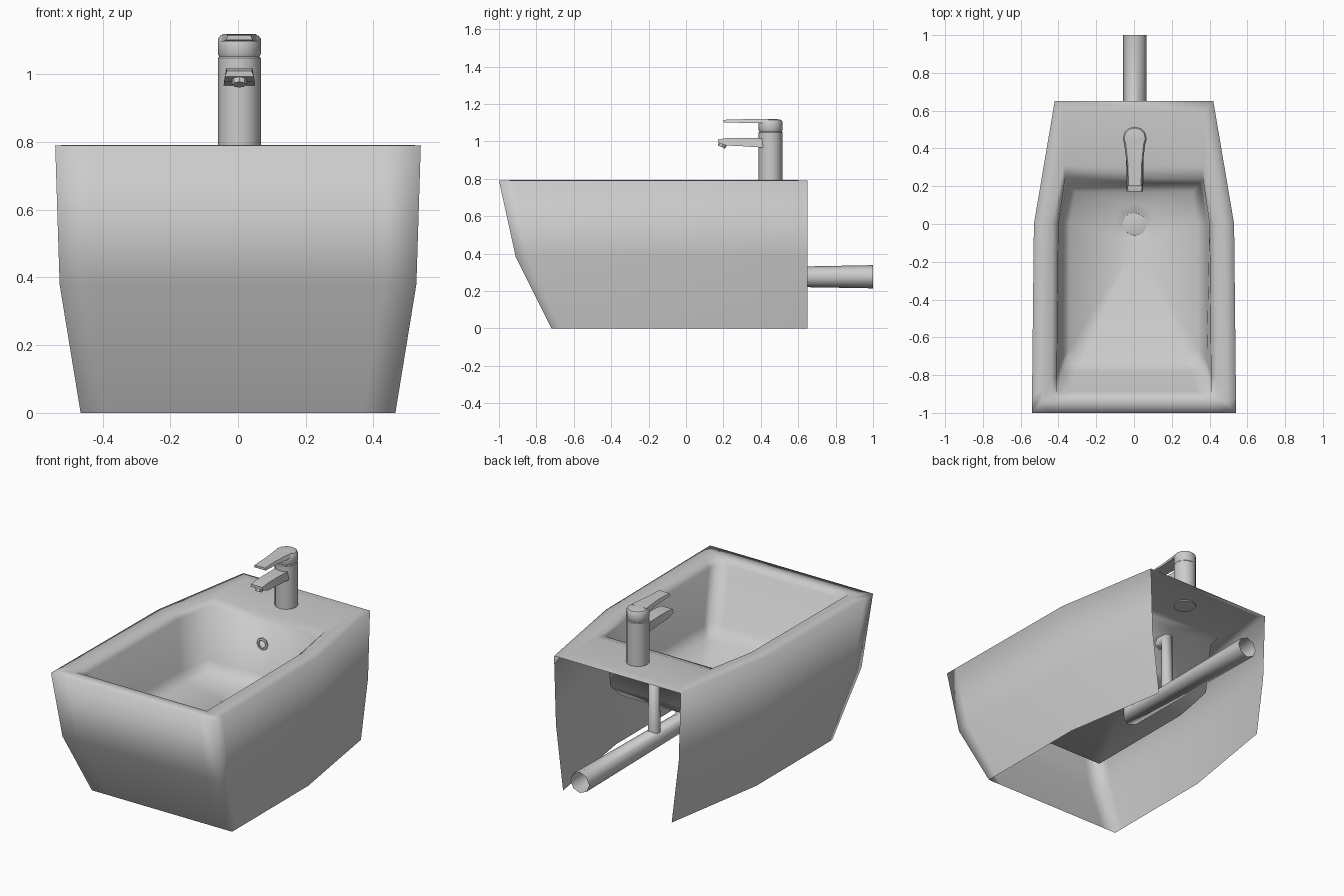
import bpy, bmesh, math
from mathutils import Vector

cube = bpy.data.objects.get("Cube")
if cube:
    bpy.data.objects.remove(cube, do_unlink=True)

ceramic = bpy.data.materials.new("light_grey_ceramic")
ceramic.use_nodes = True
ceramic.diffuse_color = (0.6, 0.6, 0.6, 1)
ceramic.node_tree.nodes["Principled BSDF"].inputs["Base Color"].default_value = (0.6, 0.6, 0.6, 1)

CX = 0.004   # centre line of the fittings
TAP_Y = 0.452


def finish(name, bm, angle, fix_normals=True):
    if fix_normals:
        bmesh.ops.recalc_face_normals(bm, faces=bm.faces[:])
    mesh = bpy.data.meshes.new(name)
    bm.to_mesh(mesh)
    bm.free()
    mesh.materials.append(ceramic)
    mesh.polygons.foreach_set("use_smooth", [True] * len(mesh.polygons))
    mesh.set_sharp_from_angle(angle=math.radians(angle))
    obj = bpy.data.objects.new(name, mesh)
    bpy.context.collection.objects.link(obj)
    return obj


def add_ring(bm, points):
    return [bm.verts.new(p) for p in points]


def bridge(bm, a, b, skip=()):
    n = len(a)
    for i in range(n):
        if i not in skip:
            j = (i + 1) % n
            bm.faces.new((a[i], a[j], b[j], b[i]))


def mirrored(half, z):
    """Closed outline from a half outline running back to front."""
    return [(x, y, z) for x, y in half] + [(-x, y, z) for x, y in reversed(half)]


def circle(x, y, z, r, n):
    return [(x + r * math.cos(math.tau * i / n), y + r * math.sin(math.tau * i / n), z)
            for i in range(n)]


def turned(name, x, y, profile, n, angle=40):
    """Lathe a (radius, height) profile around a vertical axis."""
    bm = bmesh.new()
    rings = [add_ring(bm, circle(x, y, z, r, n)) for r, z in profile]
    for a, b in zip(rings, rings[1:]):
        bridge(bm, a, b)
    bm.faces.new(rings[-1])
    bm.faces.new(rings[0])
    return finish(name, bm, angle)


def pipe(name, points, radius):
    curve = bpy.data.curves.new(name, "CURVE")
    curve.dimensions = "3D"
    curve.bevel_depth = radius
    curve.bevel_resolution = 2
    spline = curve.splines.new("POLY")
    spline.points.add(len(points) - 1)
    for p, co in zip(spline.points, points):
        p.co = (*co, 1)
    curve.materials.append(ceramic)
    obj = bpy.data.objects.new(name, curve)
    bpy.context.collection.objects.link(obj)
    return obj


# Basin shell: outer walls, deck, rounded lip and bowl in one open sheet
bm = bmesh.new()
outlines = [
    ([(.36, .65), (.465, 0), (.465, -.66), (.465, -.72), (.37, -.72)], 0),
    ([(.407, .65), (.518, 0), (.527, -.83), (.527, -.91), (.43, -.91)], .38),
    ([(.42, .65), (.53, 0), (.54, -.92), (.54, -1), (.44, -1)], .79),
    ([(.37, .60), (.475, 0), (.485, -.87), (.485, -.94), (.39, -.94)], .792),
    ([(.37, .31), (.43, 0), (.435, -.82), (.435, -.915), (.35, -.915)], .79),
    ([(.365, .24), (.40, 0), (.408, -.8), (.408, -.89), (.33, -.89)], .765),
    ([(.35, .215), (.385, 0), (.385, -.72), (.385, -.78), (.3, -.78)], .46),
    ([(.31, .17), (.34, 0), (.34, -.66), (.34, -.71), (.27, -.71)], .40),
]
rings = [add_ring(bm, mirrored(half, z)) for half, z in outlines]
back_gap = len(rings[0]) - 1
for i, (a, b) in enumerate(zip(rings, rings[1:])):
    bridge(bm, a, b, skip=(back_gap,) if i < 2 else ())

# Bowl floor with the sunken drain
drain = [add_ring(bm, circle(CX, 0, z, r, 8)) for r, z in ((.11, .40), (.07, .375))]
edges = []
for ring in (rings[-1], drain[0]):
    for i, v in enumerate(ring):
        w = ring[(i + 1) % len(ring)]
        edges.append(bm.edges.get((v, w)) or bm.edges.new((v, w)))
bmesh.ops.triangle_fill(bm, edges=edges, use_beauty=True)
bridge(bm, drain[0], drain[1])
bm.faces.new(drain[1])
finish("basin_shell", bm, 115)

# Drain plug
turned("drain_plug", CX, 0, [(.066, .372), (.066, .381), (.05, .385)], 8)

# Overflow ring on the back wall of the bowl
overflow = turned("overflow_ring", 0, 0,
                  [(.036, -.012), (.036, .006), (.024, .008), (.022, -.006)], 8)
overflow.rotation_euler = (math.radians(90), 0, 0)
overflow.location = (CX, .229, .64)

# Waste and overflow pipes
pipe("waste_pipe", [(CX, 0, .385), (CX, 0, .276), (CX, 1, .276)], .062)
pipe("overflow_pipe", [(CX, .235, .64), (CX, .295, .64), (CX, .295, .30)], .035)

# Tap column and cap
turned("tap_body", CX, TAP_Y, [(.0635, .785), (.0635, 1.048), (.059, 1.053)], 12)
turned("tap_cap", CX, TAP_Y,
       [(.058, 1.05), (.0635, 1.06), (.0635, 1.105), (.056, 1.115), (.03, 1.119)], 12)


def side_bar(name, sections):
    """Loft rectangular sections given as (y, half width, bottom, top)."""
    bm = bmesh.new()
    loops = [add_ring(bm, [(CX - w, y, lo), (CX + w, y, lo),
                           (CX + w * .85, y, hi), (CX - w * .85, y, hi)])
             for y, w, lo, hi in sections]
    for a, b in zip(loops, loops[1:]):
        bridge(bm, a, b)
    bm.faces.new(loops[0])
    bm.faces.new(loops[-1])
    return finish(name, bm, 35)


# Lever handle and spout
side_bar("tap_lever", [(.20, .04, 1.101, 1.115), (.30, .041, 1.099, 1.118),
                       (.38, .05, 1.097, 1.119), (.44, .058, 1.097, 1.119)])
side_bar("tap_spout", [(.172, .043, .994, 1.010), (.215, .045, .978, 1.017),
                       (.30, .045, .974, 1.018), (.42, .047, .966, 1.016)])

# Nozzle under the spout tip
nozzle = turned("spout_nozzle", 0, 0, [(.02, -.016), (.022, -.01), (.022, .014)], 8)
nozzle.location = (CX, .196, .984)
nozzle.rotation_euler = (math.radians(-25), 0, 0)
